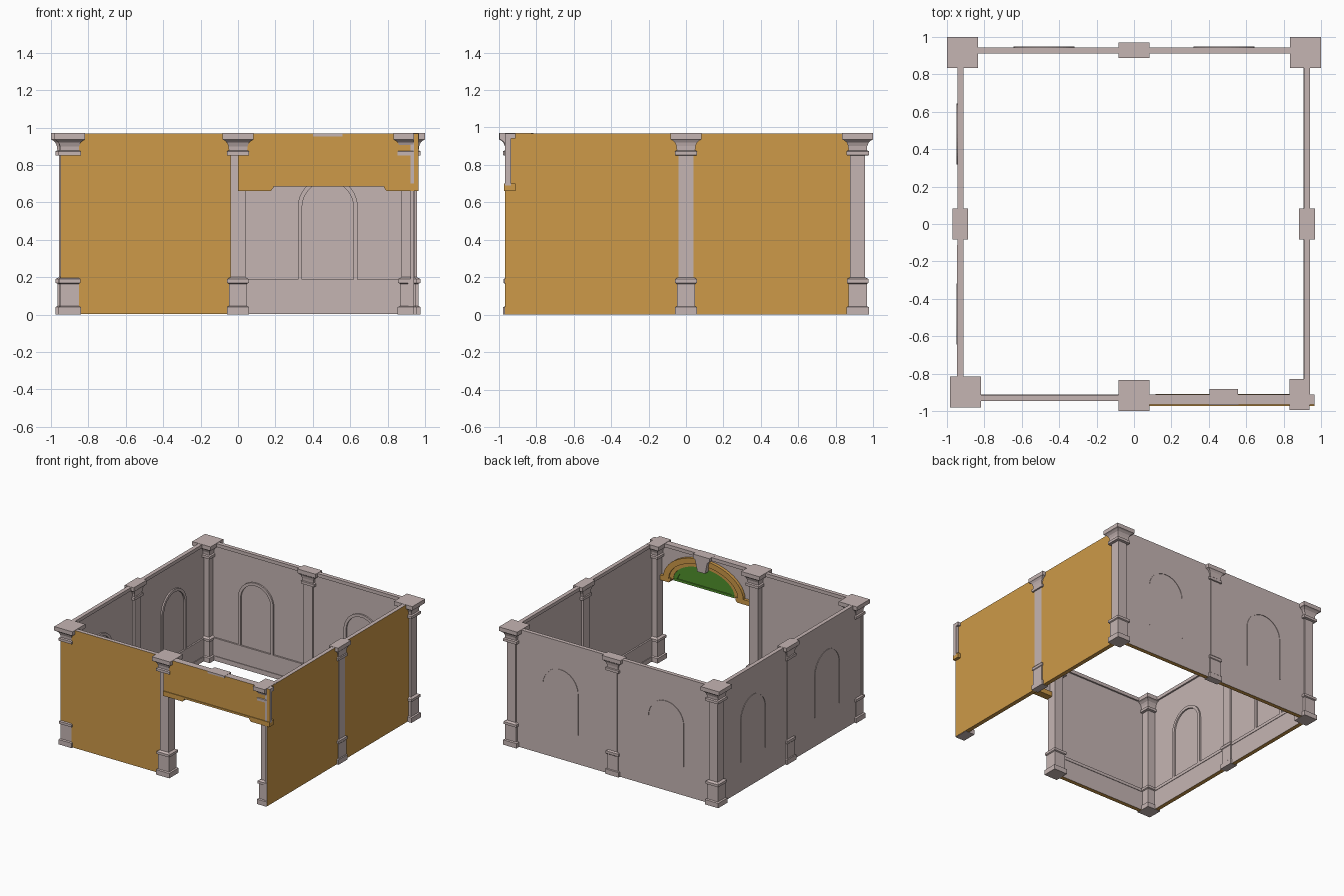
import bpy, bmesh, math
from mathutils import Matrix

cube = bpy.data.objects.get("Cube")
if cube:
    bpy.data.objects.remove(cube, do_unlink=True)


def material(name, r, g, b):
    m = bpy.data.materials.new(name)
    m.use_nodes = True
    m.diffuse_color = (r, g, b, 1)
    m.node_tree.nodes["Principled BSDF"].inputs["Base Color"].default_value = (r, g, b, 1)
    return m


STONE = material("pale stone", 0.56, 0.46, 0.45)
OCHRE = material("ochre", 0.61, 0.32, 0.065)
GREEN = material("leaf green", 0.08, 0.28, 0.025)


def finish(name, bm, mats, angle=0, rule=None):
    """Turn a bmesh into an object; rule picks faces for the second material."""
    bmesh.ops.recalc_face_normals(bm, faces=bm.faces)
    bm.normal_update()
    if rule:
        for f in bm.faces:
            f.material_index = int(rule(f.normal))
    bm.transform(Matrix.Rotation(math.radians(angle), 4, "Z"))
    mesh = bpy.data.meshes.new(name)
    bm.to_mesh(mesh)
    bm.free()
    for m in mats:
        mesh.materials.append(m)
    obj = bpy.data.objects.new(name, mesh)
    bpy.context.collection.objects.link(obj)
    return obj


def prism(name, outline, y0, y1, mats, angle=0, rule=None):
    """Extrude an (x, z) outline from y0 to y1."""
    bm = bmesh.new()
    face = bm.faces.new([bm.verts.new((x, y0, z)) for x, z in outline])
    new = bmesh.ops.extrude_face_region(bm, geom=[face])["geom"]
    verts = [v for v in new if isinstance(v, bmesh.types.BMVert)]
    bmesh.ops.translate(bm, verts=verts, vec=(0, y1 - y0, 0))
    return finish(name, bm, mats, angle, rule)


def box(name, x0, x1, y0, y1, z0, z1, mats, angle=0, rule=None):
    outline = [(x0, z0), (x1, z0), (x1, z1), (x0, z1)]
    return prism(name, outline, y0, y1, mats, angle, rule)


def arc(cx, cz, rx, rz, steps=24):
    angles = [math.pi * i / steps for i in range(steps + 1)]
    return [(cx + rx * math.cos(a), cz + rz * math.sin(a)) for a in angles]


def arch_outline(cx, half, foot, spring):
    return [(cx + half, foot)] + arc(cx, spring, half, half) + [(cx - half, foot)]


def band(outer, inner):
    return outer + inner[::-1]


# Columns: square sections swept up a stepped profile (half width, height)
PROFILE = [(.06, 0), (.06, .04), (.049, .045), (.049, .165), (.058, .17), (.058, .19),
           (.04, .2), (.04, .85), (.06, .852), (.06, .873), (.049, .878), (.051, .9),
           (.059, .92), (.073, .932), (.083, .937), (.083, .97)]


def column(name, cx, cy, sx=1, sy=1, x_limit=2):
    bm = bmesh.new()
    rings = []
    for h, z in PROFILE:
        corners = [(-h, -h), (h, -h), (h, h), (-h, h)]
        rings.append([bm.verts.new((min(cx + a * sx, x_limit), cy + b * sy, z))
                      for a, b in corners])
    for low, high in zip(rings, rings[1:]):
        for i in range(4):
            j = (i + 1) % 4
            bm.faces.new((low[i], low[j], high[j], high[i]))
    bm.faces.new(rings[0][::-1])
    bm.faces.new(rings[-1])
    finish(name, bm, [STONE])


column("back_left_corner_column", .917, .917)
column("back_right_corner_column", -.917, .917)
column("front_right_corner_column", -.9, -.898)
column("front_left_corner_column", .914, -.912, x_limit=.938)
column("front_middle_column", 0, -.917)
column("back_middle_column", 0, .93, sy=.5)
column("left_middle_column", .925, 0, sx=.5)
column("right_middle_column", -.93, 0, sx=.5)


# Walls: built facing +y, then turned into place
def wall(name, angle, x0, x1, outer, painted=False, arches=()):
    def underside(n):
        return n.z < -.9

    def paint(n):
        return n.z < -.9 or (painted and n.y > .9)

    inner = outer - .02
    pair = [STONE, OCHRE]
    box(name, x0, x1, inner, outer, .002, .968, pair, angle, paint)
    box(name + "_top_rail", x0, x1, outer - .033, inner, .94, .968, [STONE], angle)
    box(name + "_wainscot", x0, x1, outer - .029, inner, .002, .163, pair, angle, underside)
    box(name + "_dado_rail", x0, x1, outer - .033, inner, .163, .188, [STONE], angle)
    box(name + "_skirting", x0, x1, outer - .034, outer - .029, .002, .04, pair, angle, underside)
    for cx in arches:
        frame = band(arch_outline(cx, .16, .188, .575), arch_outline(cx, .137, .188, .575))
        prism(name + "_arch_frame", frame, outer - .032, inner, [STONE], angle)
        line = band(arch_outline(cx, .163, .24, .575), arch_outline(cx, .157, .24, .575))
        prism(name + "_outer_arch_line", line, outer - .002, outer + .004, [STONE], angle)


wall("back_wall", 0, -.93, .93, .945, arches=(-.48, .48))
wall("right_wall", 90, -.92, .92, .945, arches=(-.48, .48))
wall("left_wall", -90, -.95, .967, .941, painted=True)
wall("front_wall", 180, 0, .95, .946, painted=True)

# Lintel over the entrance
CX, BASE = .48, .69
box("lintel", 0, .965, -.966, -.935, BASE, .968, [STONE, OCHRE],
    rule=lambda n: n.y < -.9 or n.z < -.9)
box("lintel_top_rail", 0, .965, -.935, -.911, .94, .968, [STONE])
box("lintel_ledge", 0, .965, -.972, -.966, BASE - .005, BASE + .01, [OCHRE])

# Moulding blocks at both ends of the lintel
for side, x_end, reach in (("right", 0, .19), ("left", .965, -.185)):
    outline = [(x_end, .66), (x_end + reach * .92, .66), (x_end + reach, .68),
               (x_end + reach, .7), (x_end, .7)]
    prism(side + "_lintel_moulding", outline, -.971, -.911, [OCHRE])

# Fanlight on the inner side, with stepped trim
STEPS = [("fanlight_outer_trim", .365, .235, .315, .19, -.909, OCHRE),
         ("fanlight_inner_trim", .315, .19, .28, .165, -.918, OCHRE),
         ("fanlight_frame", .28, .165, .245, .138, -.922, GREEN)]
for name, rx, rz, ix, iz, depth, mat in STEPS:
    prism(name, band(arc(CX, BASE, rx, rz), arc(CX, BASE, ix, iz)), -.936, depth, [mat])
prism("fanlight_panel", arc(CX, BASE, .25, .142), -.936, -.929, [GREEN])
box("fanlight_sill", CX - .28, CX + .28, -.936, -.92, BASE - .006, BASE + .012, [GREEN])

# Keystone
stone = [(CX - .035, .835), (CX + .035, .835), (CX + .055, .925), (CX + .075, .94),
         (CX + .075, .969), (CX - .075, .969), (CX - .055, .925)]
stone.insert(6, (CX - .075, .94))
prism("keystone", stone, -.936, -.882, [STONE])
box("keystone_front_cap", CX - .078, CX + .078, -.969, -.936, .953, .969, [STONE])
